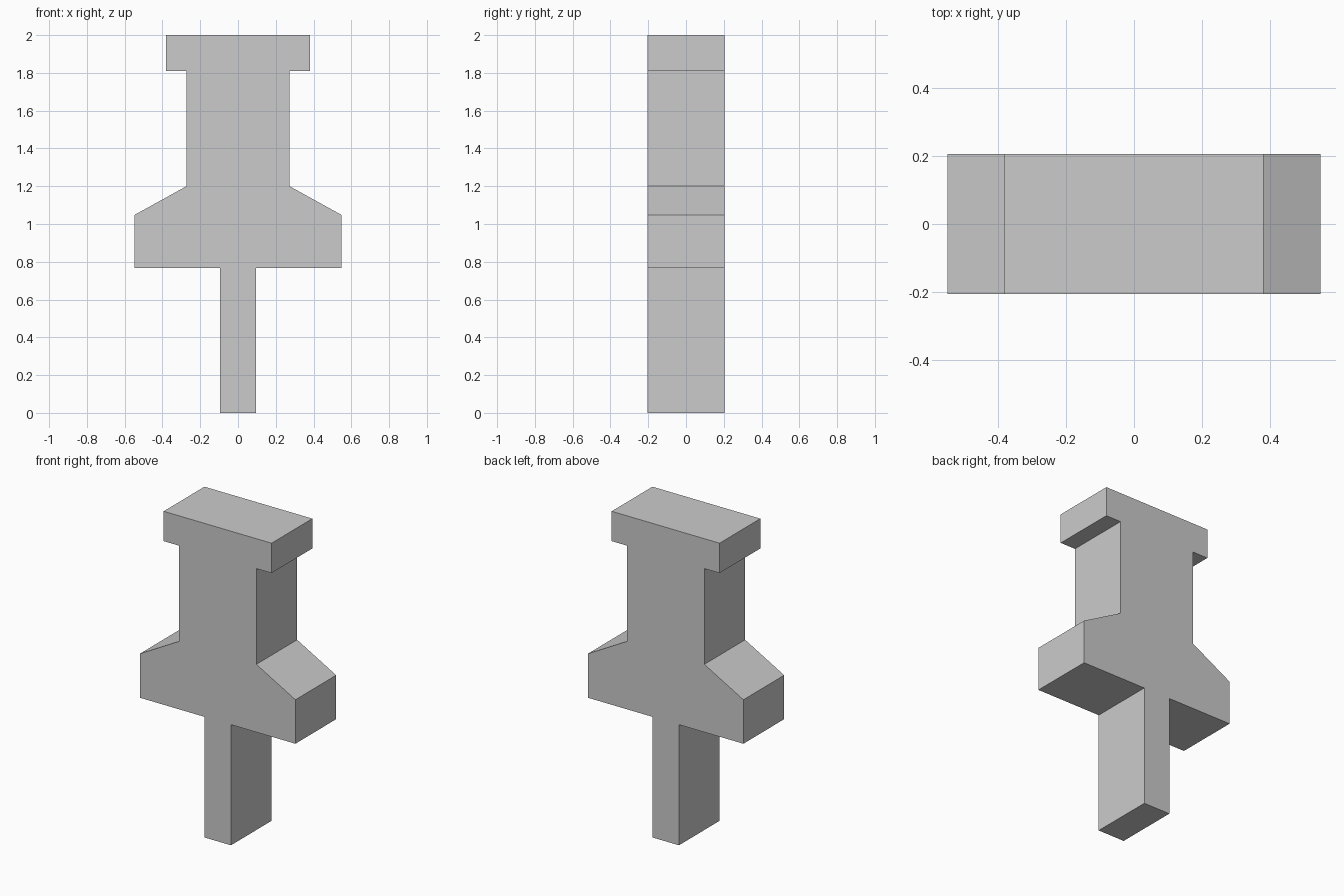
import bpy
import bmesh

cube = bpy.data.objects.get("Cube")
if cube:
    bpy.data.objects.remove(cube, do_unlink=True)

HALF_DEPTH = 0.205

# Single plain grey
grey = bpy.data.materials.new("plain_grey")
grey.use_nodes = True
colour = (0.6, 0.6, 0.6, 1)
grey.diffuse_color = colour
grey.node_tree.nodes["Principled BSDF"].inputs["Base Color"].default_value = colour

# Half outline as (half width, height): pin, collar, shoulder, grip, cap
half = [(0.094, 0), (0.094, 0.768), (0.548, 0.768), (0.548, 1.048),
        (0.273, 1.2), (0.273, 1.81), (0.38, 1.81), (0.38, 2)]
outline = half + [(-x, z) for x, z in reversed(half)]

# Extrude the mirrored outline from front to back
bm = bmesh.new()
front = bm.faces.new([bm.verts.new((x, -HALF_DEPTH, z)) for x, z in outline])
back = bmesh.ops.extrude_face_region(bm, geom=[front], use_keep_orig=True)
moved = [v for v in back["geom"] if isinstance(v, bmesh.types.BMVert)]
bmesh.ops.translate(bm, verts=moved, vec=(0, 2 * HALF_DEPTH, 0))
bmesh.ops.recalc_face_normals(bm, faces=bm.faces)

mesh = bpy.data.meshes.new("push_pin")
bm.to_mesh(mesh)
bm.free()
mesh.materials.append(grey)
bpy.context.collection.objects.link(bpy.data.objects.new("push_pin", mesh))
